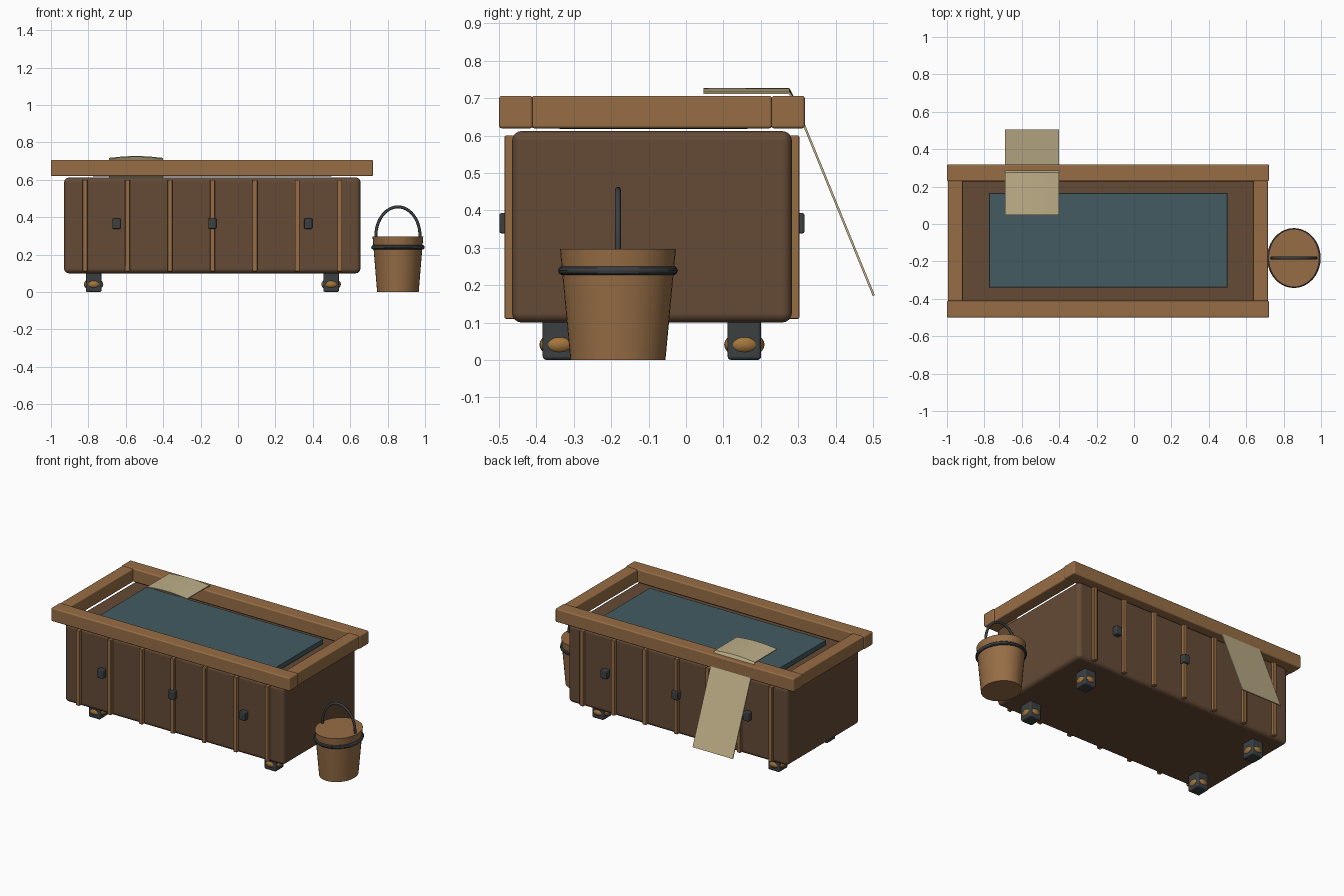
import bpy, bmesh, math
from mathutils import Vector

if "Cube" in bpy.data.objects:
    bpy.data.objects.remove(bpy.data.objects["Cube"])

CX, CY = -0.137, -0.091   # centre of the tub


def material(name, r, g, b):
    m = bpy.data.materials.new(name)
    m.diffuse_color = (r, g, b, 1)
    m.use_nodes = True
    m.node_tree.nodes["Principled BSDF"].inputs["Base Color"].default_value = m.diffuse_color
    return m


WOOD = material("light_wood", 0.31, 0.155, 0.06)
DARK = material("dark_wood", 0.13, 0.07, 0.037)
WATER = material("water", 0.055, 0.105, 0.12)
IRON = material("iron", 0.045, 0.05, 0.053)
BRASS = material("brass", 0.36, 0.18, 0.045)
CLOTH = material("cloth", 0.52, 0.43, 0.25)


def finish(ob, name, mat, smooth=True):
    ob.name = name
    ob.data.materials.append(mat)
    if smooth:
        bpy.ops.object.select_all(action='DESELECT')
        ob.select_set(True)
        bpy.context.view_layer.objects.active = ob
        bpy.ops.object.shade_smooth_by_angle(angle=math.radians(35))
    return ob


def box(name, lo, hi, mat, bevel=0.0, segs=3):
    lo, hi = Vector(lo), Vector(hi)
    bpy.ops.mesh.primitive_cube_add(size=1)
    ob = bpy.context.object
    size, mid = hi - lo, (hi + lo) / 2
    for v in ob.data.vertices:
        v.co = Vector(a * b for a, b in zip(v.co, size))
    ob.location = mid
    if bevel:
        m = ob.modifiers.new("bevel", 'BEVEL')
        m.width, m.segments, m.harden_normals = bevel, segs, True
        bpy.ops.object.shade_smooth()
    return finish(ob, name, mat, smooth=False)


# tub body and water surface
box("tub_body", (-0.93, -0.465, 0.10), (0.655, 0.283, 0.612), DARK, 0.026, 4)
box("water_surface", (-0.775, -0.34, 0.617), (0.50, 0.166, 0.65), WATER, 0.004, 2)

# rim frame
box("rim_front", (-1.0, -0.50, 0.619), (0.722, -0.41, 0.706), WOOD, 0.008)
box("rim_back", (-1.0, 0.228, 0.619), (0.722, 0.318, 0.706), WOOD, 0.008)
box("rim_left", (-0.995, -0.413, 0.619), (-0.915, 0.23, 0.706), WOOD, 0.008)
box("rim_right", (0.637, -0.413, 0.619), (0.716, 0.23, 0.706), WOOD, 0.008)

# slats and clasps on both long sides
for side, s in (("front", -1), ("back", 1)):
    def span(a, b):
        return sorted((CY + s * a, CY + s * b))
    y0, y1 = span(0.36, 0.394)
    for i in range(7):
        x = CX + (i - 3) * 0.227
        box(f"slat_{side}_{i}", (x - 0.013, y0, 0.11), (x + 0.013, y1, 0.60), WOOD, 0.004, 2)
    y0, y1 = span(0.36, 0.408)
    for i in range(3):
        x = CX + (i - 1) * 0.513
        box(f"clasp_{side}_{i}", (x - 0.022, y0, 0.338), (x + 0.022, y1, 0.393), IRON, 0.006, 2)

# feet with brass knobs
for sx in (-1, 1):
    for sy in (-1, 1):
        x, y = CX + sx * 0.635, CY + sy * 0.247
        box("foot", (x - 0.042, y - 0.045, 0), (x + 0.042, y + 0.045, 0.13), IRON, 0.01)
        bpy.ops.mesh.primitive_uv_sphere_add(segments=24, ring_count=12, radius=1, location=(x, y, 0.041))
        ob = bpy.context.object
        ob.scale = (0.052, 0.054, 0.034)
        finish(ob, "foot_knob", BRASS)

# bucket, slightly oval
BX, BY, OVAL = 0.855, -0.182, 0.875
bpy.ops.mesh.primitive_cone_add(vertices=40, radius1=0.127, radius2=0.155, depth=0.296,
                                location=(BX, BY, 0.148))
bpy.context.object.scale.x = OVAL
finish(bpy.context.object, "bucket", WOOD)
bpy.ops.mesh.primitive_torus_add(major_segments=40, minor_segments=10, major_radius=0.148,
                                 minor_radius=0.012, location=(BX, BY, 0.239))
bpy.context.object.scale.x = OVAL + 0.02
finish(bpy.context.object, "bucket_hoop", IRON)

# bucket handle: swept arch
cu = bpy.data.curves.new("bucket_handle", 'CURVE')
cu.dimensions = '3D'
cu.bevel_depth, cu.bevel_resolution, cu.use_fill_caps = 0.008, 2, True
sp = cu.splines.new('POLY')
N = 24
sp.points.add(N + 2)
path = [(-0.118, 0.27)] + [(-0.118 * math.cos(math.pi * i / N), 0.30 + 0.155 * math.sin(math.pi * i / N))
                           for i in range(N + 1)] + [(0.118, 0.27)]
for p, (x, z) in zip(sp.points, path):
    p.co = (BX + x, BY, z, 1)
ob = bpy.data.objects.new("bucket_handle", cu)
bpy.context.collection.objects.link(ob)
cu.materials.append(IRON)

# towel: slightly arched on the rim, hanging down the back
profile = [(0.047, 0.714, 1), (0.275, 0.714, 1), (0.286, 0.70, 0.2), (0.318, 0.622, 0), (0.502, 0.172, 0)]
COLS = 10
bm = bmesh.new()
rows = []
for y, z, arch in profile:
    rows.append([bm.verts.new((-0.69 + 0.29 * i / COLS, y,
                               z + 0.010 * arch * math.sin(math.pi * i / COLS))) for i in range(COLS + 1)])
for a, b in zip(rows, rows[1:]):
    for i in range(COLS):
        bm.faces.new((a[i], a[i + 1], b[i + 1], b[i]))
me = bpy.data.meshes.new("towel")
bm.to_mesh(me)
bm.free()
ob = bpy.data.objects.new("towel", me)
bpy.context.collection.objects.link(ob)
m = ob.modifiers.new("thickness", 'SOLIDIFY')
m.thickness, m.offset = 0.006, 0
finish(ob, "towel", CLOTH, smooth=False)
